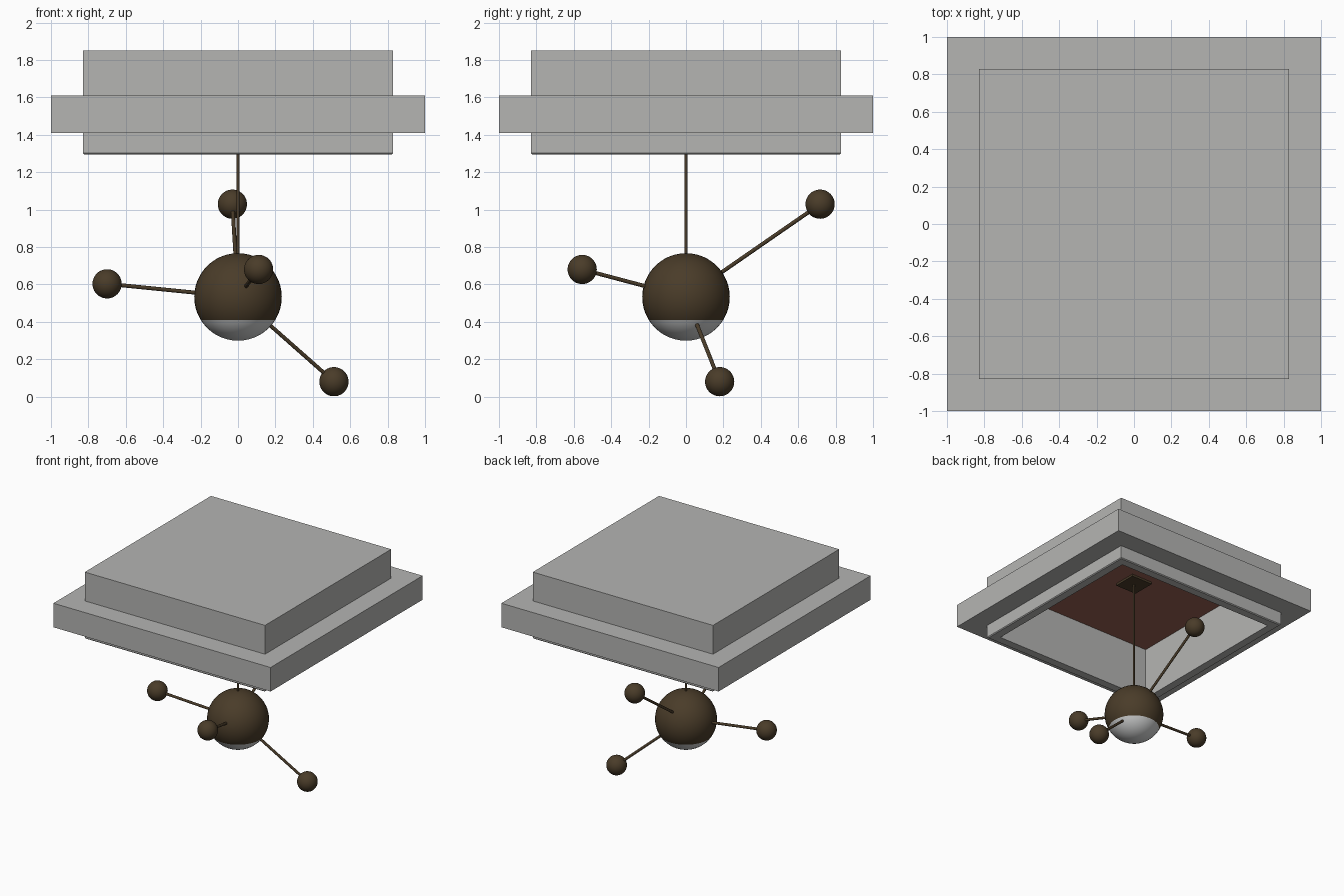
import bpy, bmesh, math
from mathutils import Vector

if "Cube" in bpy.data.objects:
    bpy.data.objects.remove(bpy.data.objects["Cube"])


def material(name, rgb):
    m = bpy.data.materials.new(name)
    m.diffuse_color = (*rgb, 1)
    m.use_nodes = True
    m.node_tree.nodes["Principled BSDF"].inputs["Base Color"].default_value = m.diffuse_color
    return m


GREY = material("housing grey", (0.46, 0.46, 0.45))
RED = material("red brown panel", (0.31, 0.12, 0.085))
BRONZE = material("dark bronze", (0.068, 0.045, 0.022))
GLASS = material("pale glass", (0.62, 0.63, 0.63))


def finish(bm, name, mats, smooth=False):
    bmesh.ops.recalc_face_normals(bm, faces=bm.faces)
    for f in bm.faces:
        f.smooth = smooth
    me = bpy.data.meshes.new(name)
    bm.to_mesh(me)
    bm.free()
    for m in mats:
        me.materials.append(m)
    ob = bpy.data.objects.new(name, me)
    bpy.context.collection.objects.link(ob)
    if smooth:
        bpy.ops.object.select_all(action='DESELECT')
        ob.select_set(True)
        bpy.context.view_layer.objects.active = ob
        bpy.ops.object.shade_smooth_by_angle(angle=math.radians(40))
    return ob


def ball(name, centre, radius, cut=None):
    """Sphere; faces below the height `cut` become pale glass."""
    bm = bmesh.new()
    bmesh.ops.create_uvsphere(bm, u_segments=40, v_segments=24, radius=radius)
    bmesh.ops.translate(bm, verts=bm.verts, vec=centre)
    mats = [BRONZE]
    if cut is not None:
        mats.append(GLASS)
        bmesh.ops.bisect_plane(bm, geom=bm.verts[:] + bm.edges[:] + bm.faces[:],
                               plane_co=(0, 0, cut), plane_no=(0, 0, 1))
        for f in bm.faces:
            f.material_index = int(f.calc_center_median().z < cut)
    return finish(bm, name, mats, True)


def rod(name, a, b, radius):
    a, b = Vector(a), Vector(b)
    bm = bmesh.new()
    bmesh.ops.create_cone(bm, cap_ends=True, segments=16, radius1=radius,
                          radius2=radius, depth=(b - a).length)
    turn = (b - a).to_track_quat('Z', 'Y').to_matrix().to_4x4()
    bmesh.ops.transform(bm, matrix=turn, verts=bm.verts)
    bmesh.ops.translate(bm, verts=bm.verts, vec=(a + b) / 2)
    return finish(bm, name, [BRONZE], True)


# Square stepped housing, hollow from below: (half width, height) rings
rings = [(0.83, 1.85), (0.83, 1.61), (1, 1.61), (1, 1.41), (0.83, 1.41),
         (0.83, 1.302), (0.823, 1.295), (0.755, 1.295), (0.755, 1.742)]
bm = bmesh.new()
loops = [[bm.verts.new((sx * h, sy * h, z))
          for sx, sy in ((-1, -1), (1, -1), (1, 1), (-1, 1))] for h, z in rings]
for lo, hi in zip(loops, loops[1:]):
    for i in range(4):
        j = (i + 1) % 4
        bm.faces.new((lo[i], lo[j], hi[j], hi[i]))
bm.faces.new(loops[0])
bm.faces.new(loops[-1]).material_index = 1      # inner ceiling panel
finish(bm, "ceiling_housing", [GREY, RED])

# Square mounting plate on the inner ceiling
bm = bmesh.new()
bmesh.ops.create_cube(bm, size=1)
bmesh.ops.scale(bm, verts=bm.verts, vec=(0.2, 0.2, 0.02))
bmesh.ops.translate(bm, verts=bm.verts, vec=(0, 0, 1.734))
finish(bm, "mounting_plate", [BRONZE])

# Hanging cord and main globe with a glass underside
centre = Vector((0, 0, 0.533))
rod("hanging_cord", (0, 0, 0.74), (0, 0, 1.73), 0.008)
ball("main_globe", centre, 0.234, cut=0.41)

# Satellite balls on rods
tips = [(-0.70, -0.06, 0.603), (-0.03, 0.717, 1.029),
        (0.11, -0.555, 0.68), (0.513, 0.18, 0.08)]
for i, tip in enumerate(tips, 1):
    tip = Vector(tip)
    start = centre + (tip - centre).normalized() * 0.2
    rod(f"arm_{i}", start, tip, 0.0105)
    ball(f"small_ball_{i}", tip, 0.078)
